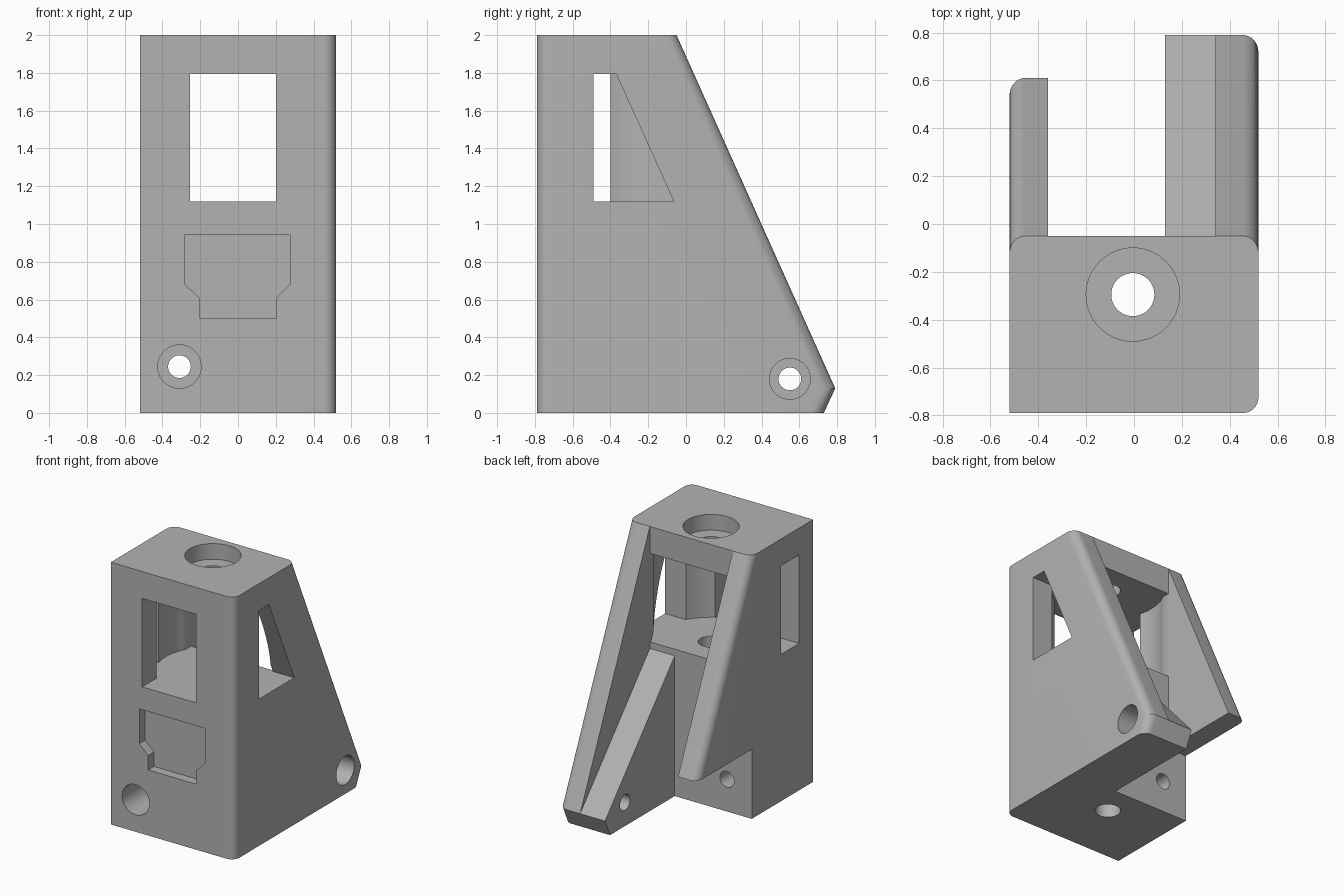
import bpy, bmesh, math
from mathutils import Matrix, Vector

cube = bpy.data.objects.get("Cube")
if cube:
    bpy.data.objects.remove(cube, do_unlink=True)

grey = bpy.data.materials.new("plain grey")
grey.use_nodes = True
grey.diffuse_color = (0.45, 0.45, 0.45, 1)
grey.node_tree.nodes["Principled BSDF"].inputs["Base Color"].default_value = grey.diffuse_color


def to_object(bm, name):
    bmesh.ops.recalc_face_normals(bm, faces=bm.faces)
    mesh = bpy.data.meshes.new(name)
    bm.to_mesh(mesh)
    bm.free()
    mesh.materials.append(grey)
    ob = bpy.data.objects.new(name, mesh)
    bpy.context.collection.objects.link(ob)
    return ob


def prism(points, axis, start, end):
    """Extrude a 2D profile along x (profile in y, z) or y (profile in x, z)."""
    bm = bmesh.new()
    place = (lambda a, b: (start, a, b)) if axis == "x" else (lambda a, b: (a, start, b))
    face = bm.faces.new([bm.verts.new(place(a, b)) for a, b in points])
    moved = bmesh.ops.extrude_face_region(bm, geom=[face])["geom"]
    step = Vector((end - start, 0, 0)) if axis == "x" else Vector((0, end - start, 0))
    bmesh.ops.translate(bm, vec=step, verts=[v for v in moved if isinstance(v, bmesh.types.BMVert)])
    return bm


def box(x0, x1, y0, y1, z0, z1):
    return prism([(y0, z0), (y1, z0), (y1, z1), (y0, z1)], "x", x0, x1)


def cylinder(radius, start, end):
    start, end = Vector(start), Vector(end)
    span = end - start
    turn = span.to_track_quat("Z", "Y").to_matrix().to_4x4()
    bm = bmesh.new()
    bmesh.ops.create_cone(bm, cap_ends=True, segments=64, radius1=radius, radius2=radius,
                          depth=span.length, matrix=Matrix.Translation((start + end) / 2) @ turn)
    return bm


# Outer body: sloped side profile
front, back, tip, half = -0.79, -0.05, 0.79, 0.52
bm = prism([(front, 0), (0.73, 0), (tip, 0.13), (back, 2), (front, 2)], "x", -half, half)
# Round the sloped rear edges and one front upright edge
rounded = []
for edge in bm.edges:
    a, b = (v.co for v in edge.verts)
    along_side = abs(a.x - b.x) < 0.01 and abs(a.z - b.z) > 0.01
    if along_side and (max(a.y, b.y) > 0 or a.x > 0):
        rounded.append(edge)
bmesh.ops.bevel(bm, geom=rounded, offset=0.065, segments=8, profile=0.5, affect="EDGES")
bracket = to_object(bm, "bracket")

low, high = 1.12, 1.795
hub_x, hub_y = -0.005, -0.295
cuts = [
    # Gap between the rear wings, ramp top and space under the short wing
    box(-0.36, 0.13, back, 1, -1, 3),
    prism([(back, 1.07), (1, -0.105), (1, 3), (back, 3)], "x", 0.1, 0.34),
    box(-1, -0.3, back, 1, -1, 0.53),
    # Wheel pocket
    box(-0.36, 0.34, -0.49, 0.1, low, high),
    cylinder(0.4, (hub_x, hub_y, low), (hub_x, hub_y, high)),
    # Front window, tapered side window and side slot
    box(-0.255, 0.2, -1, -0.5, low, high),
    prism([(-0.49, low), (-0.065, low), (-0.37, high), (-0.49, high)], "x", 0.25, 1),
    box(-1, -0.2, -0.62, -0.4, low, high),
    # Shallow recess on the front
    prism([(-0.28, 0.945), (-0.28, 0.68), (-0.205, 0.61), (-0.205, 0.5),
           (0.205, 0.5), (0.205, 0.61), (0.275, 0.68), (0.275, 0.945)], "y", -1, front + 0.07),
    # Upright bore with counterbore
    cylinder(0.09, (hub_x, hub_y, -1), (hub_x, hub_y, 3)),
    cylinder(0.195, (hub_x, hub_y, 1.88), (hub_x, hub_y, 3)),
    # Front screw hole
    cylinder(0.06, (-0.31, -1, 0.245), (-0.31, 0.2, 0.245)),
    cylinder(0.115, (-0.31, -1, 0.245), (-0.31, -0.3, 0.245)),
    # Side screw hole
    cylinder(0.06, (0, 0.55, 0.18), (1, 0.55, 0.18)),
    cylinder(0.108, (0.28, 0.55, 0.18), (1, 0.55, 0.18)),
]

bpy.ops.object.select_all(action="DESELECT")
bracket.select_set(True)
bpy.context.view_layer.objects.active = bracket
for cut in cuts:
    cutter = to_object(cut, "cutter")
    cutter.hide_render = True
    mod = bracket.modifiers.new("cut", "BOOLEAN")
    mod.operation = "DIFFERENCE"
    mod.solver = "EXACT"
    mod.object = cutter
    bpy.ops.object.modifier_apply(modifier=mod.name)
    bpy.data.objects.remove(cutter, do_unlink=True)

bpy.ops.object.shade_smooth_by_angle(angle=math.radians(30))
